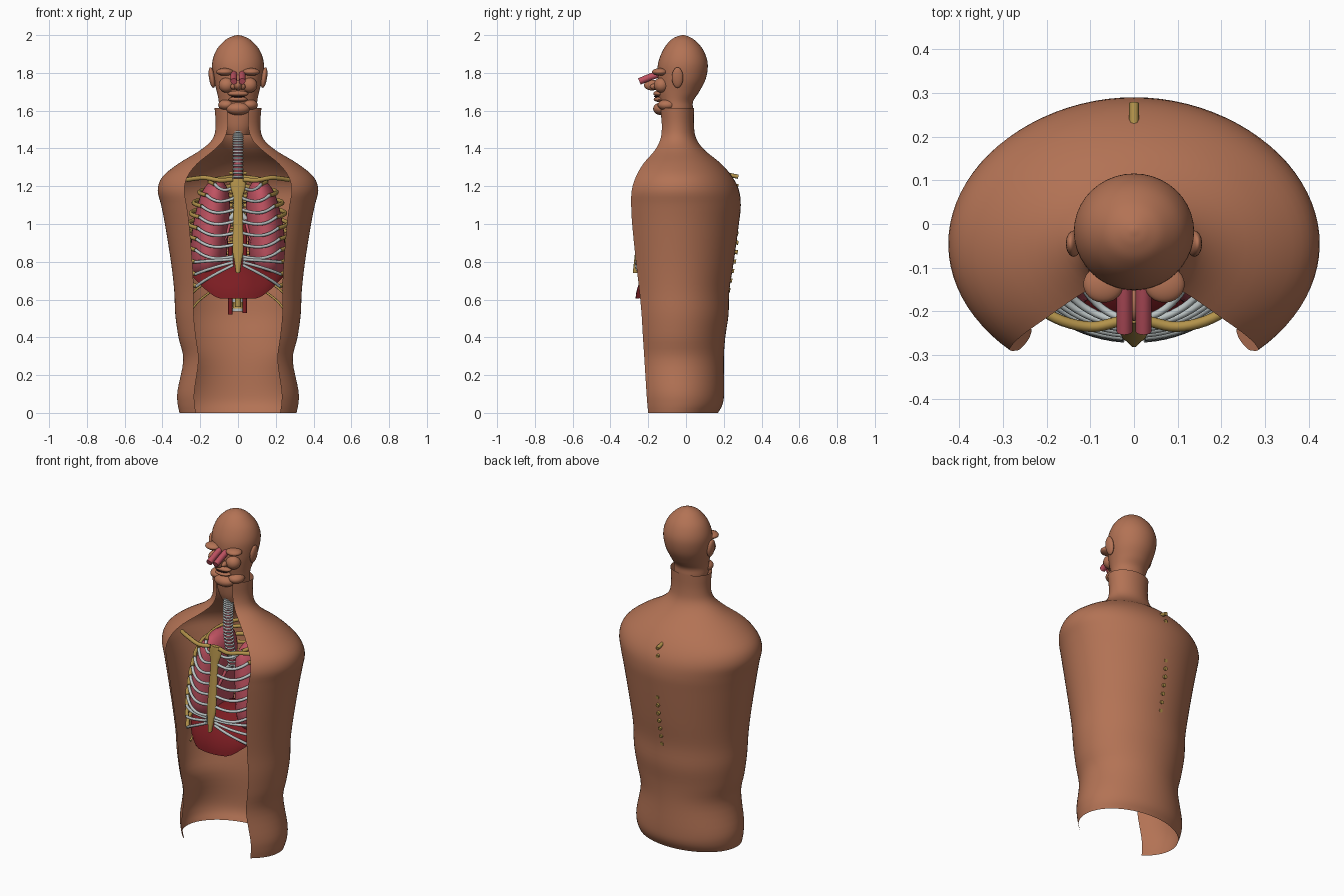
import bpy, bmesh
from math import sin, cos, pi, radians
from mathutils import Vector

if "Cube" in bpy.data.objects:
    bpy.data.objects.remove(bpy.data.objects["Cube"])


def material(name, rgb):
    m = bpy.data.materials.new(name)
    m.diffuse_color = (*rgb, 1)
    m.use_nodes = True
    m.node_tree.nodes["Principled BSDF"].inputs["Base Color"].default_value = m.diffuse_color
    return m


SKIN = material("skin", (0.45, 0.17, 0.09))
BONE = material("bone", (0.45, 0.29, 0.07))
CARTILAGE = material("cartilage", (0.50, 0.55, 0.55))
LUNG = material("lung_pink", (0.52, 0.085, 0.12))
RED = material("muscle_red", (0.20, 0.012, 0.016))
DARK = material("mouth_dark", (0.03, 0.01, 0.01))


def catmull(rows, n=5):
    """Smooth curve through rows of numbers."""
    pts = [Vector(r) for r in rows]
    pts = [pts[0] * 2 - pts[1]] + pts + [pts[-1] * 2 - pts[-2]]
    out = []
    for a, b, c, d in zip(pts, pts[1:], pts[2:], pts[3:]):
        for k in range(n):
            t = k / n
            out.append(0.5 * (2 * b + (c - a) * t + (2 * a - 5 * b + 4 * c - d) * t ** 2
                              + (3 * b - a - 3 * c + d) * t ** 3))
    return out + [pts[-2]]


def finish(ob, mat, angle=50):
    ob.data.materials.clear()
    ob.data.materials.append(mat)
    bpy.ops.object.select_all(action='DESELECT')
    ob.select_set(True)
    bpy.context.view_layer.objects.active = ob
    bpy.ops.object.shade_smooth_by_angle(angle=radians(angle))
    return ob


def loft(name, rings, mat, closed=True, cap=True):
    """Skin a list of equally long rings of points."""
    bm = bmesh.new()
    vs = [[bm.verts.new(p) for p in r] for r in rings]
    n = len(vs[0])
    for a, b in zip(vs, vs[1:]):
        for i in range(n if closed else n - 1):
            j = (i + 1) % n
            bm.faces.new((a[i], a[j], b[j], b[i]))
    if cap:
        bm.faces.new(vs[0])
        bm.faces.new(vs[-1])
    bmesh.ops.recalc_face_normals(bm, faces=bm.faces)
    me = bpy.data.meshes.new(name)
    bm.to_mesh(me)
    bm.free()
    ob = bpy.data.objects.new(name, me)
    bpy.context.collection.objects.link(ob)
    return finish(ob, mat)


def ellipse(cx, cy, z, rx, ry, n=32):
    return [(cx + rx * sin(2 * pi * i / n), cy - ry * cos(2 * pi * i / n), z) for i in range(n)]


def tubes(name, paths, r, mat, cyclic=False):
    """One mesh of round tubes along several paths."""
    cu = bpy.data.curves.new(name, 'CURVE')
    cu.dimensions = '3D'
    cu.bevel_depth, cu.bevel_resolution, cu.use_fill_caps = r, 2, True
    for p in paths:
        s = cu.splines.new('POLY')
        s.points.add(len(p) - 1)
        for q, co in zip(s.points, p):
            q.co = (*co, 1)
        s.use_cyclic_u = cyclic
    ob = bpy.data.objects.new(name, cu)
    bpy.context.collection.objects.link(ob)
    bpy.ops.object.select_all(action='DESELECT')
    ob.select_set(True)
    bpy.context.view_layer.objects.active = ob
    bpy.ops.object.convert(target='MESH')
    return finish(bpy.context.object, mat)


def ball(name, loc, size, mat, rot=(0, 0, 0)):
    bpy.ops.mesh.primitive_uv_sphere_add(segments=24, ring_count=14, radius=1, location=loc, rotation=rot)
    ob = bpy.context.object
    ob.name = name
    ob.scale = size
    return finish(ob, mat)


def both(p):
    return [p, [(-x, y, z) for x, y, z in p]]


# Torso shell, open at the front: z, half width, y of cut edge, y of back, cut angle
rows = [(0, .31, -.20, .17, 46), (.05, .32, -.205, .195, 46), (.12, .32, -.21, .202, 46),
        (.28, .29, -.22, .20, 46), (.40, .315, -.228, .208, 45), (.52, .332, -.235, .225, 45),
        (.65, .338, -.247, .23, 44), (.80, .355, -.265, .253, 43), (1.0, .387, -.285, .28, 42),
        (1.10, .407, -.29, .29, 42), (1.18, .425, -.287, .28, 42), (1.25, .40, -.265, .245, 42),
        (1.32, .315, -.225, .185, 43), (1.39, .20, -.165, .10, 40), (1.45, .135, -.135, .055, 33),
        (1.52, .118, -.128, .042, 27), (1.615, .124, -.135, .042, 27)]
rings = []
for z, rx, tip, back, a0 in catmull(rows, 4):
    a0 = radians(a0)
    b = (back - tip) / (1 + cos(a0))
    angs = [a0 + (2 * pi - 2 * a0) * i / 64 for i in range(65)]
    rings.append([(rx * sin(a), back - b - b * cos(a), z) for a in angs])
loft("torso_shell", rings, SKIN, closed=False, cap=False)

# Head and neck: z, half width, front y, back y
rows = [(1.47, .06, -.11, .0), (1.52, .085, -.125, .025), (1.60, .10, -.135, .036), (1.65, .102, -.14, .038),
        (1.70, .112, -.15, .07), (1.77, .130, -.152, .105), (1.85, .137, -.148, .115),
        (1.92, .115, -.122, .092), (1.97, .072, -.085, .05), (1.992, .034, -.05, .015), (2.0, .005, -.02, -.01)]
loft("head", [ellipse(0, (f + b) / 2, z, rx, (b - f) / 2, 40) for z, rx, f, b in catmull(rows)], SKIN)
for s in (-1, 1):
    ball("ear", (s * .138, -.045, 1.775), (.016, .03, .055), SKIN, (0, s * .15, 0))
    ball("brow", (s * .07, -.138, 1.805), (.046, .042, .02), SKIN)
    ball("cheek", (s * .06, -.13, 1.735), (.042, .04, .04), SKIN)
    ball("nostril_wing", (s * .022, -.165, 1.727), (.018, .025, .016), SKIN)
    ball("jaw_side", (s * .06, -.10, 1.63), (.045, .05, .03), SKIN)
ball("nose", (0, -.18, 1.735), (.022, .042, .028), SKIN)
ball("upper_lip", (0, -.145, 1.69), (.055, .028, .016), SKIN)
ball("lower_lip", (0, -.143, 1.66), (.05, .028, .014), SKIN)
ball("mouth", (0, -.155, 1.675), (.037, .014, .005), DARK)
ball("chin", (0, -.13, 1.61), (.062, .044, .034), SKIN)
tubes("nasal_passages", both([(.022, -.14, 1.795), (.022, -.19, 1.778), (.022, -.247, 1.755)]), .018, LUNG)


def sternum_y(z):
    return -.215 - .11 * (1.23 - z)


# Sternum and clavicles
rows = [(1.24, .03), (1.22, .042), (1.18, .036), (1.13, .025), (1.0, .027), (.87, .03), (.81, .021), (.74, .011)]
loft("sternum", [ellipse(0, sternum_y(z), z, w, .013, 20) for z, w in catmull(rows)], BONE)
tubes("clavicles", both(catmull([(.03, -.222, 1.235), (.10, -.235, 1.232), (.18, -.215, 1.245),
                                 (.27, -.155, 1.235)])), .012, BONE)

# Ribs run from the spine to the front, cartilage runs on to the sternum
ribs, carts, floating = [], [], []
WIDTH = [.15, .205, .235, .25, .262, .27, .277, .28, .278, .272, .27, .265]
for i, rx in enumerate(WIDTH):
    zb = 1.25 - .05 * i
    zj = 1.21 - .058 * i - .006 * max(0, i - 6)
    zs = 1.20 - .062 * min(i, 6) - .015 * max(0, i - 6)
    ry = (.19 - sternum_y(zs)) / 2

    def at(t, z):
        return (rx * sin(t), .19 - ry + ry * cos(t), z)
    end = pi * (.70 if i < 10 else .56 - .08 * (i - 10))
    drop = zb - zj if i < 10 else .21
    rib = [at(.08 + (end - .08) * k / 16, zb - drop * (k / 16) ** 1.2) for k in range(17)]
    (ribs if i < 10 else floating).extend(both(rib))
    if i < 10:
        c = []
        for k in range(11):
            u = k / 10
            sag = -.025 * sin(pi * u) if i < 7 else 0
            c.append(at(end + (pi - .09 - end) * u, zj + (zs - zj) * u + sag))
        carts += both(c)
tubes("ribs", ribs, .011, BONE)
tubes("floating_ribs", floating, .006, BONE)
tubes("costal_cartilage", carts, .0085, CARTILAGE)

# Spine: vertebrae with spinous processes, and discs
for i in range(15):
    z = 1.27 - .05 * i
    tip = max(.22, min(.277, .24 + .2 * (z - .70)))
    loft("vertebra", [ellipse(0, .17, z + h, r, r * .8, 20)
                      for h, r in ((-.018, .03), (-.01, .026), (.01, .026), (.018, .03))], BONE)
    loft("disc", [ellipse(0, .17, z + h, .028, .023, 20) for h in (-.032, -.018)], CARTILAGE)
    tubes("spinous_process", [[(0, .18, z), (0, tip - .01, z - .018), (0, tip, z - .02)]], .011, BONE)
    tubes("transverse_process", [[(-.045, .19, z), (0, .18, z), (.045, .19, z)]], .008, BONE)

# Lungs: z, inner x, outer x, front y, back y
rows = [(.735, .12, .225, -.09, .10), (.75, .08, .243, -.15, .13), (.82, .062, .25, -.19, .145),
        (.95, .05, .245, -.19, .15), (1.08, .042, .22, -.175, .14), (1.17, .05, .19, -.155, .12),
        (1.22, .075, .155, -.11, .08), (1.24, .105, .125, -.04, .01)]
for s in (-1, 1):
    loft("lung", [ellipse(s * (a + b) / 2, (f + k) / 2, z, (b - a) / 2, (k - f) / 2)
                  for z, a, b, f, k in catmull(rows)], LUNG)

# Windpipe with rings, and bronchi
PIPE = catmull([(0, -.09, 1.50), (0, -.095, 1.40), (0, -.09, 1.25), (0, -.05, 1.07)], 8)
tubes("windpipe", [PIPE], .024, LUNG)
tubes("windpipe_rings", [ellipse(0, p[1], p[2], .024, .024, 20) for p in PIPE[1:]], .0055, CARTILAGE, True)
tubes("bronchi", both(catmull([(0, -.05, 1.08), (.03, -.05, 1.04), (.08, -.05, .99), (.13, -.04, .93)])), .014, CARTILAGE)
tubes("bronchial_branches", both([(.05, -.06, 1.02), (.10, -.09, 1.02), (.15, -.10, 1.05)])
      + both([(.04, -.06, 1.02), (.06, -.10, .94), (.09, -.12, .87)]), .009, LUNG)

# Diaphragm dome with a rim that rises at the sides
rings = []
for k in range(13):
    t = k / 12 * pi / 2 * .98
    ring = []
    for x, y, _ in ellipse(0, -.035, 0, .245 * cos(t), .232 * cos(t), 48):
        rim = .605 + .12 * max(0, (abs(x) - .10) / .145) ** 1.3
        ring.append((x, y, rim + (.83 - rim) * sin(t) ** 1.1))
    rings.append(ring)
loft("diaphragm", rings, RED, cap=False)

# Great vessels passing through the diaphragm
tubes("great_vessels", [[(-.04, .09, .52), (-.04, .09, .90)], [(.036, .10, .53), (.036, .10, 1.0)]], .012, RED)
tubes("gullet", [[(0, .05, .56), (0, .05, .9)]], .016, BONE)
